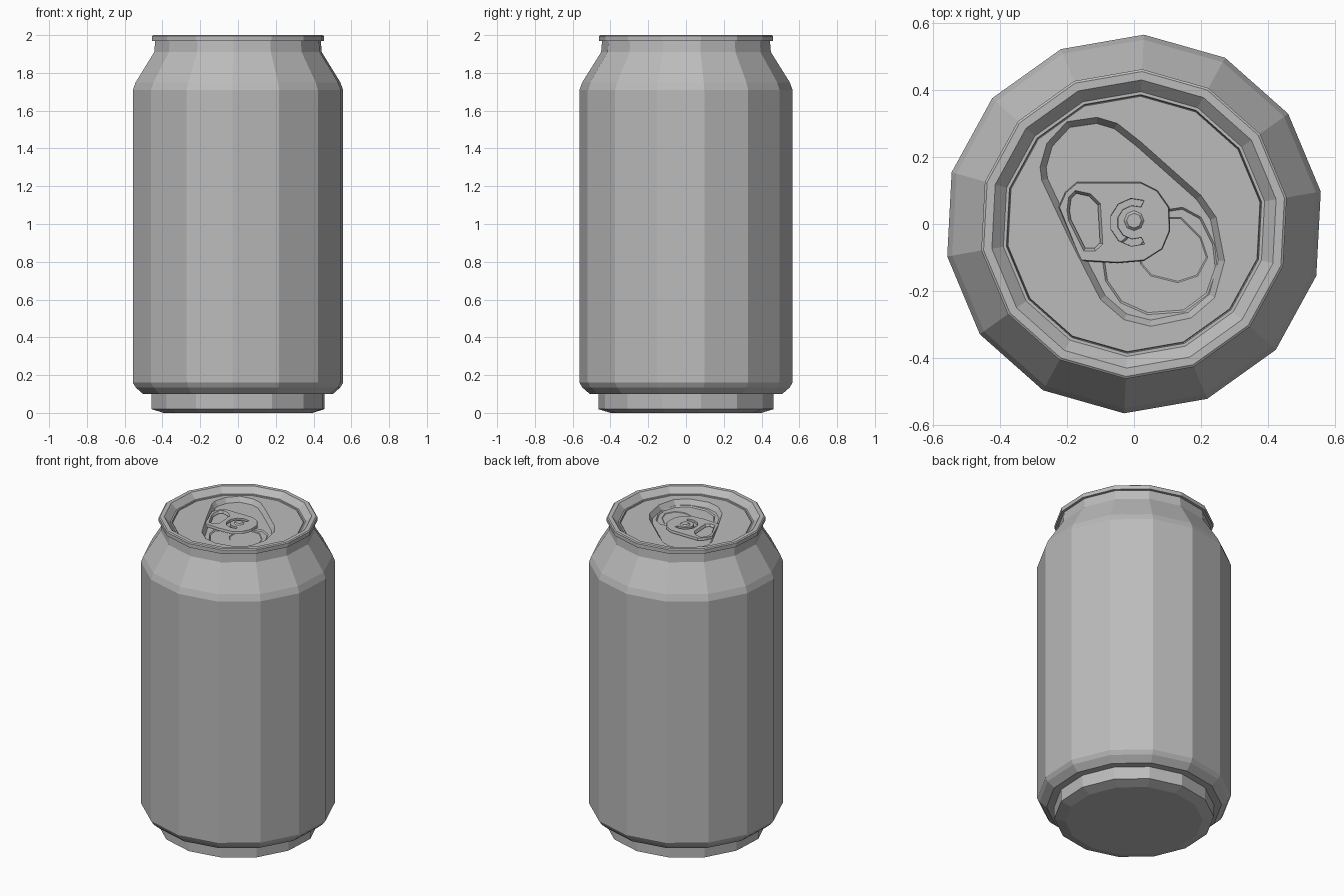
import bpy, bmesh
from math import cos, sin, radians, tau
from mathutils import Vector

SIDES = 14
PHASE = radians(87)

cube = bpy.data.objects.get("Cube")
if cube:
    bpy.data.objects.remove(cube, do_unlink=True)

metal = bpy.data.materials.new("aluminium grey")
metal.use_nodes = True
GREY = (0.5, 0.5, 0.5, 1)
metal.diffuse_color = GREY
metal.node_tree.nodes["Principled BSDF"].inputs["Base Color"].default_value = GREY


def finish(bm, name):
    mesh = bpy.data.meshes.new(name)
    bm.normal_update()
    bm.to_mesh(mesh)
    bm.free()
    mesh.materials.append(metal)
    obj = bpy.data.objects.new(name, mesh)
    bpy.context.collection.objects.link(obj)
    return obj


def polygon(radius, sides=SIDES, phase=PHASE, centre=(0, 0)):
    return [(centre[0] + radius * cos(phase + tau * i / sides),
             centre[1] + radius * sin(phase + tau * i / sides)) for i in range(sides)]


def ccw(points):
    area = sum(a[0] * b[1] - a[1] * b[0] for a, b in zip(points, points[1:] + points[:1]))
    return points if area > 0 else points[::-1]


def inset(points, width):
    """Move every edge of a counter-clockwise outline inward."""
    result = []
    for i, p in enumerate(points):
        p = Vector(p)
        before = (p - Vector(points[i - 1])).normalized()
        after = (Vector(points[(i + 1) % len(points)]) - p).normalized()
        n1, n2 = Vector((-before.y, before.x)), Vector((-after.y, after.x))
        result.append(tuple(p + (n1 + n2) * width / (1 + n1.dot(n2))))
    return result


def ring(bm, points, z):
    return [bm.verts.new((x, y, z)) for x, y in points]


def band(bm, a, b):
    for i in range(len(a)):
        j = (i + 1) % len(a)
        bm.faces.new((a[i], a[j], b[j], b[i]))


def fill(bm, outer, *holes):
    """Flat upward surface between an outline and its holes."""
    edges = []
    for loop in (outer, *holes):
        for a, b in zip(loop, loop[1:] + loop[:1]):
            edges.append(bm.edges.get((a, b)) or bm.edges.new((a, b)))
    made = bmesh.ops.triangle_fill(bm, use_beauty=True, edges=edges, normal=(0, 0, 1))
    faces = [g for g in made["geom"] if isinstance(g, bmesh.types.BMFace)]
    for f in faces:
        f.normal_update()
        if f.normal.z < 0:
            f.normal_flip()


# Can body: base, wall, shoulder, neck and rolled rim
profile = [(0.40, 0), (0.465, 0.02), (0.465, 0.1), (0.51, 0.1), (0.55, 0.135),
           (0.565, 0.16), (0.565, 1.71), (0.55, 1.75), (0.45, 1.91), (0.445, 1.97),
           (0.462, 1.97), (0.462, 1.995), (0.455, 2), (0.43, 2), (0.395, 1.965),
           (0.386, 1.965), (0.383, 1.95)]
bm = bmesh.new()
rings = [ring(bm, polygon(r), z) for r, z in profile]
for low, high in zip(rings, rings[1:]):
    band(bm, low, high)
bm.faces.new(rings[0][::-1])
finish(bm, "can_body")

# Lid: panel, recess, scored opening and thumb dent as nested steps
recess = ccw([(-0.28, 0.17), (-0.26, 0.24), (-0.2, 0.305), (-0.11, 0.318), (-0.05, 0.3),
              (0.02, 0.245), (0.2, 0.085), (0.245, 0.02), (0.27, -0.11), (0.24, -0.22),
              (0.17, -0.28), (0.05, -0.305), (-0.03, -0.285), (-0.1, -0.225),
              (-0.19, -0.05), (-0.275, 0.13)])
opening = ccw([(0.08, 0.04), (0.145, 0.05), (0.2, 0.02), (0.24, -0.06), (0.248, -0.13),
               (0.22, -0.21), (0.15, -0.262), (0.04, -0.27), (-0.04, -0.235),
               (-0.085, -0.17), (-0.095, -0.1), (0, -0.02)])
dent = ccw([(0.02, -0.06), (0.02, -0.12), (0.05, -0.155), (0.13, -0.175), (0.19, -0.155),
            (0.22, -0.1), (0.2, -0.04), (0.14, 0.02), (0.08, 0.02)])
bm = bmesh.new()
level = ring(bm, polygon(0.381), 1.96)
band(bm, ring(bm, polygon(0.383), 1.95), level)
top = 1.96
for outline, slope, depth in ((recess, 0.018, 0.03), (opening, 0.006, 0.008),
                              (dent, 0.004, 0.003)):
    edge = ring(bm, outline, top)
    fill(bm, level, edge)
    top -= depth
    level = ring(bm, inset(outline, slope), top)
    band(bm, edge, level)
fill(bm, level)
finish(bm, "lid")

# Pull tab with a finger hole and a curved slot around the rivet
tab = ccw([(-0.225, 0.05), (-0.205, 0.095), (-0.17, 0.125), (0.02, 0.125), (0.07, 0.1),
           (0.105, 0.05), (0.108, -0.02), (0.085, -0.075), (0.03, -0.11), (-0.05, -0.117),
           (-0.16, -0.11)])
finger = ccw([(-0.2, 0.04), (-0.195, 0.08), (-0.175, 0.1), (-0.13, 0.09), (-0.1, 0.06),
              (-0.093, -0.06), (-0.115, -0.08), (-0.15, -0.08), (-0.195, 0.01)])
angles = [radians(a) for a in range(65, 300, 33)]
centre_y = 0.005
slot = [(r * cos(a), centre_y + r * sin(a))
        for r, sweep in ((0.072, angles), (0.05, angles[::-1])) for a in sweep]
bm = bmesh.new()
TAB_TOP, TAB_BASE = 1.953, 1.938
edge = ring(bm, inset(tab, 0.003), TAB_TOP)
band(bm, ring(bm, tab, TAB_BASE), edge)
holes = []
for outline, slope in ((finger, 0.008), (slot, 0.001)):
    rim = ring(bm, outline, TAB_TOP)
    band(bm, rim, ring(bm, inset(outline, slope), TAB_BASE))
    holes.append(rim)
fill(bm, edge, *holes)
finish(bm, "pull_tab")

# Rivet
bm = bmesh.new()
base = ring(bm, polygon(0.03, 8, 0, (0, 0.01)), TAB_TOP)
cap = ring(bm, polygon(0.022, 8, 0, (0, 0.01)), TAB_TOP + 0.008)
band(bm, base, cap)
bm.faces.new(cap)
finish(bm, "rivet")
